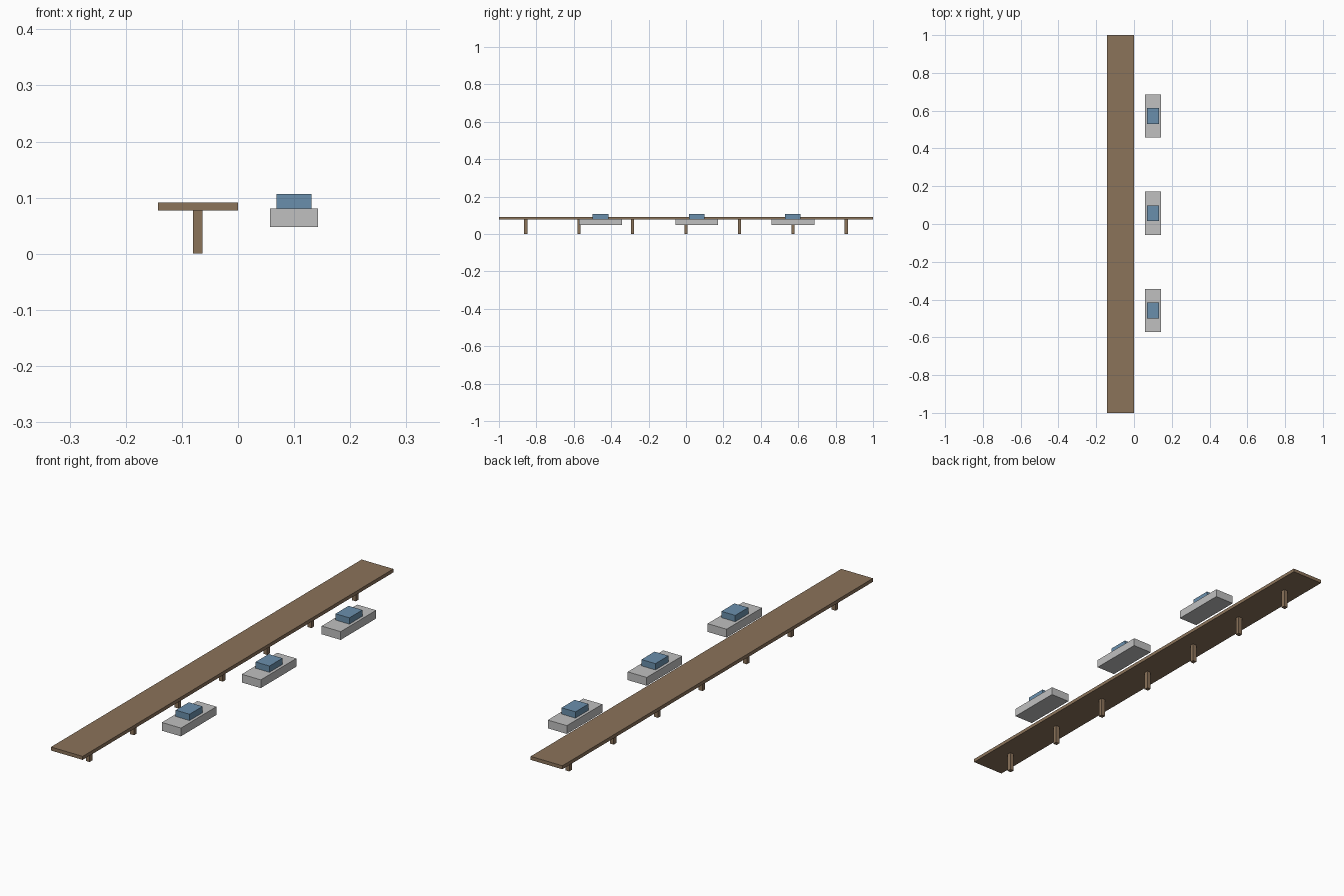
import bpy

if "Cube" in bpy.data.objects:
    bpy.data.objects.remove(bpy.data.objects["Cube"])

def material(name, rgb):
    m = bpy.data.materials.new(name)
    lin = [(c / 255 / 12.92) if c < 11 else ((c / 255 + 0.055) / 1.055) ** 2.4 for c in rgb]
    m.diffuse_color = (*lin, 1)
    m.use_nodes = True
    m.node_tree.nodes["Principled BSDF"].inputs["Base Color"].default_value = m.diffuse_color
    return m

wood = material("weathered_wood", (139, 115, 90))
grey = material("hull_grey", (192, 192, 192))
blue = material("cabin_blue", (106, 143, 172))

def box(name, centre, size, mat):
    bpy.ops.mesh.primitive_cube_add(size=1, location=centre)
    ob = bpy.context.object
    ob.name = name
    ob.scale = size
    bpy.ops.object.transform_apply(location=False, rotation=False, scale=True)
    ob.data.materials.append(mat)
    return ob

U = 1 / 7            # one design unit
PIER_X = -0.5 * U

# Pier deck
box("pier_deck", (PIER_X, 0, 0.084), (U, 2, 0.1 * U), wood)

# Row of seven posts under the deck
for i in range(7):
    box(f"pier_post_{i + 1}", (PIER_X, (i - 3) * 2 * U, 0.0386), (0.12 * U, 0.12 * U, 0.0772), wood)

# Three moored boats
for i in range(3):
    y = (-3.2 + 3.6 * i) * U
    box(f"boat_hull_{i + 1}", (0.7 * U, y, 0.0642), (0.6 * U, 1.6 * U, 0.0336), grey)
    box(f"boat_cabin_{i + 1}", (0.7 * U, y, 0.0938), (0.0625, 0.084, 0.0256), blue)
